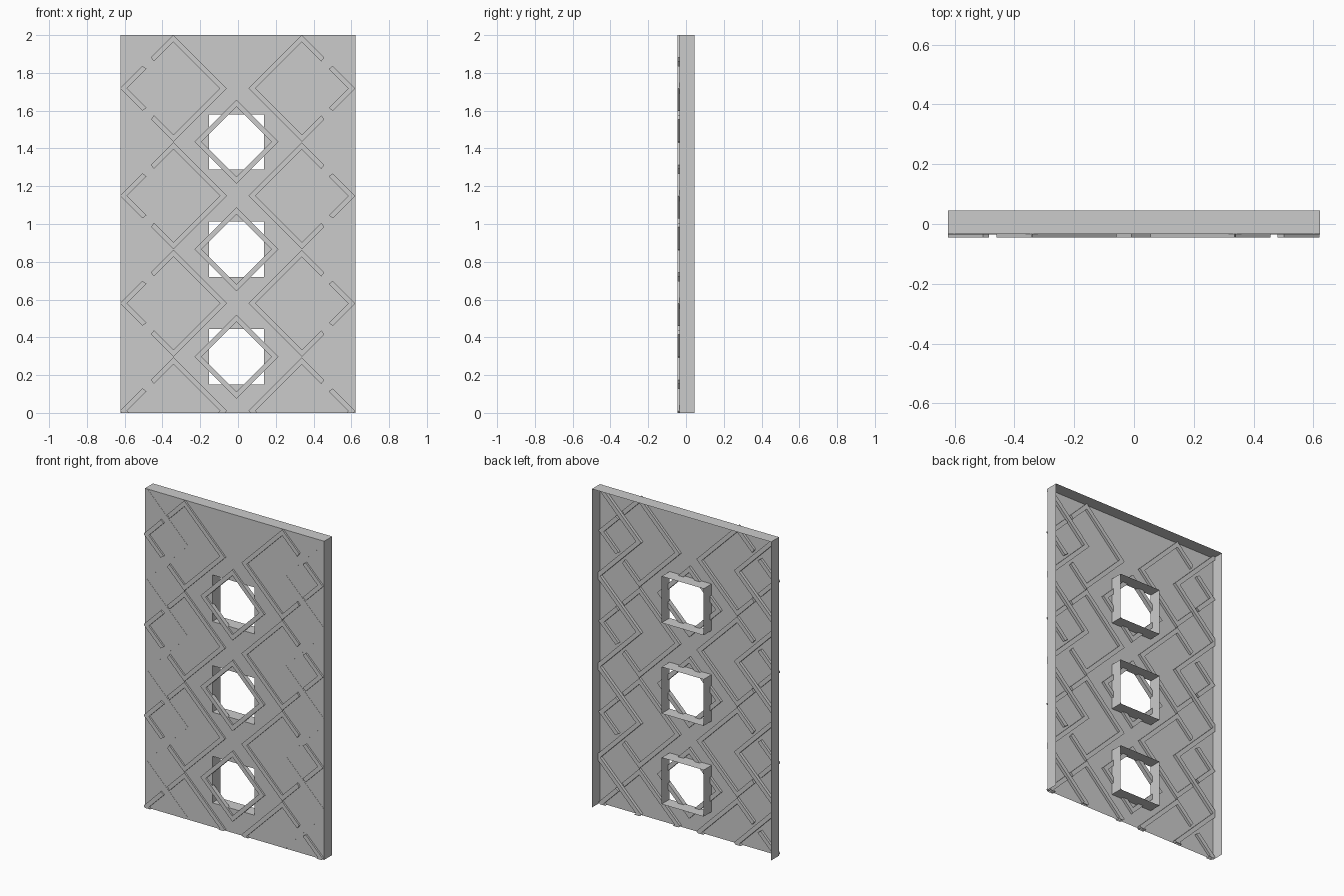
import bpy, bmesh
from mathutils import Vector

if "Cube" in bpy.data.objects:
    bpy.data.objects.remove(bpy.data.objects["Cube"])

XL, XR, H = -0.622, 0.622, 2.0
FRONT, BACK = -0.034, 0.045          # sheet plane and rear rim
WX, WH = -0.008, 0.146               # window centre x and half size
WINDOW_Z = [0.297, 0.866, 1.435]
DIAMOND_Z = [0.011, 0.58, 1.149, 1.718]


def finish(bm, name):
    bmesh.ops.remove_doubles(bm, verts=bm.verts, dist=0.0001)
    mesh = bpy.data.meshes.new(name)
    bm.to_mesh(mesh)
    bm.free()
    ob = bpy.data.objects.new(name, mesh)
    bpy.context.collection.objects.link(ob)
    return ob


def quad(bm, pts):
    bm.faces.new([bm.verts.new(p) for p in pts])


def diamond(bm, cx, cz, outer, inner, y0, y1, split=()):
    """Mitred diamond frame; sides listed in split get a gap at mid-length."""
    dirs = [Vector((1, 0, 0)), Vector((0, 0, 1)), Vector((-1, 0, 0)), Vector((0, 0, -1))]
    c = Vector((cx, 0, cz))
    for i in range(4):
        a, b = dirs[i], dirs[(i + 1) % 4]
        spans = [(0, 0.42), (0.58, 1)] if i in split else [(0, 1)]
        for s, e in spans:
            ring = [c + a.lerp(b, t) * r for r, t in
                    ((outer, s), (outer, e), (inner, e), (inner, s))]
            lo = [bm.verts.new(p + Vector((0, y0, 0))) for p in ring]
            hi = [bm.verts.new(p + Vector((0, y1, 0))) for p in ring]
            bm.faces.new(lo)
            bm.faces.new(hi[::-1])
            for k in range(4):
                n = (k + 1) % 4
                bm.faces.new((lo[k], hi[k], hi[n], lo[n]))


def clip(bm):
    # trim strips to the panel outline
    for co, no in (((XL, 0, 0), (-1, 0, 0)), ((XR, 0, 0), (1, 0, 0)),
                   ((0, 0, 0), (0, 0, -1)), ((0, 0, H), (0, 0, 1))):
        bmesh.ops.bisect_plane(bm, geom=bm.verts[:] + bm.edges[:] + bm.faces[:],
                               dist=1e-5, plane_co=co, plane_no=no, clear_outer=True)
    bmesh.ops.recalc_face_normals(bm, faces=bm.faces)


# front sheet with three square openings
bm = bmesh.new()
xs = [XL, WX - WH, WX + WH, XR]
zs = [0] + [z + s for z in WINDOW_Z for s in (-WH, WH)] + [H]
for i in range(3):
    for j in range(len(zs) - 1):
        if i == 1 and j % 2 == 1:
            continue
        quad(bm, [(xs[i], FRONT, zs[j]), (xs[i + 1], FRONT, zs[j]),
                  (xs[i + 1], FRONT, zs[j + 1]), (xs[i], FRONT, zs[j + 1])])
finish(bm, "front_sheet")

# side and top rim, open at the back and bottom
bm = bmesh.new()
path = [(XL, 0), (XL, H), (XR, H), (XR, 0)]
for (x0, z0), (x1, z1) in zip(path, path[1:]):
    quad(bm, [(x0, FRONT, z0), (x1, FRONT, z1), (x1, BACK, z1), (x0, BACK, z0)][::-1])
bmesh.ops.recalc_face_normals(bm, faces=bm.faces)
finish(bm, "rim")

# window tunnels
bm = bmesh.new()
for z in WINDOW_Z:
    c = [(WX - WH, z - WH), (WX + WH, z - WH), (WX + WH, z + WH), (WX - WH, z + WH)]
    for k in range(4):
        (x0, z0), (x1, z1) = c[k], c[(k + 1) % 4]
        quad(bm, [(x0, FRONT, z0), (x1, FRONT, z1), (x1, BACK, z1), (x0, BACK, z0)])
finish(bm, "window_tunnels")

# small diamond frames over the windows
bm = bmesh.new()
for z in WINDOW_Z:
    diamond(bm, WX, z, 0.222, 0.185, -0.045, -0.018)
clip(bm)
finish(bm, "window_diamonds")

# large diamonds with gaps on their outer sides
bm = bmesh.new()
for z in DIAMOND_Z:
    diamond(bm, -0.342, z, 0.283, 0.246, -0.045, -0.018, (1, 2))
    diamond(bm, 0.338, z, 0.283, 0.246, -0.045, -0.018, (0, 3))
clip(bm)
finish(bm, "large_diamonds")

# half diamonds at the edges, nearly flush with the sheet
bm = bmesh.new()
for z in DIAMOND_Z:
    for x in (XL, XR):
        diamond(bm, x, z, 0.3, 0.263, -0.035, -0.015)
clip(bm)
finish(bm, "edge_diamonds")
